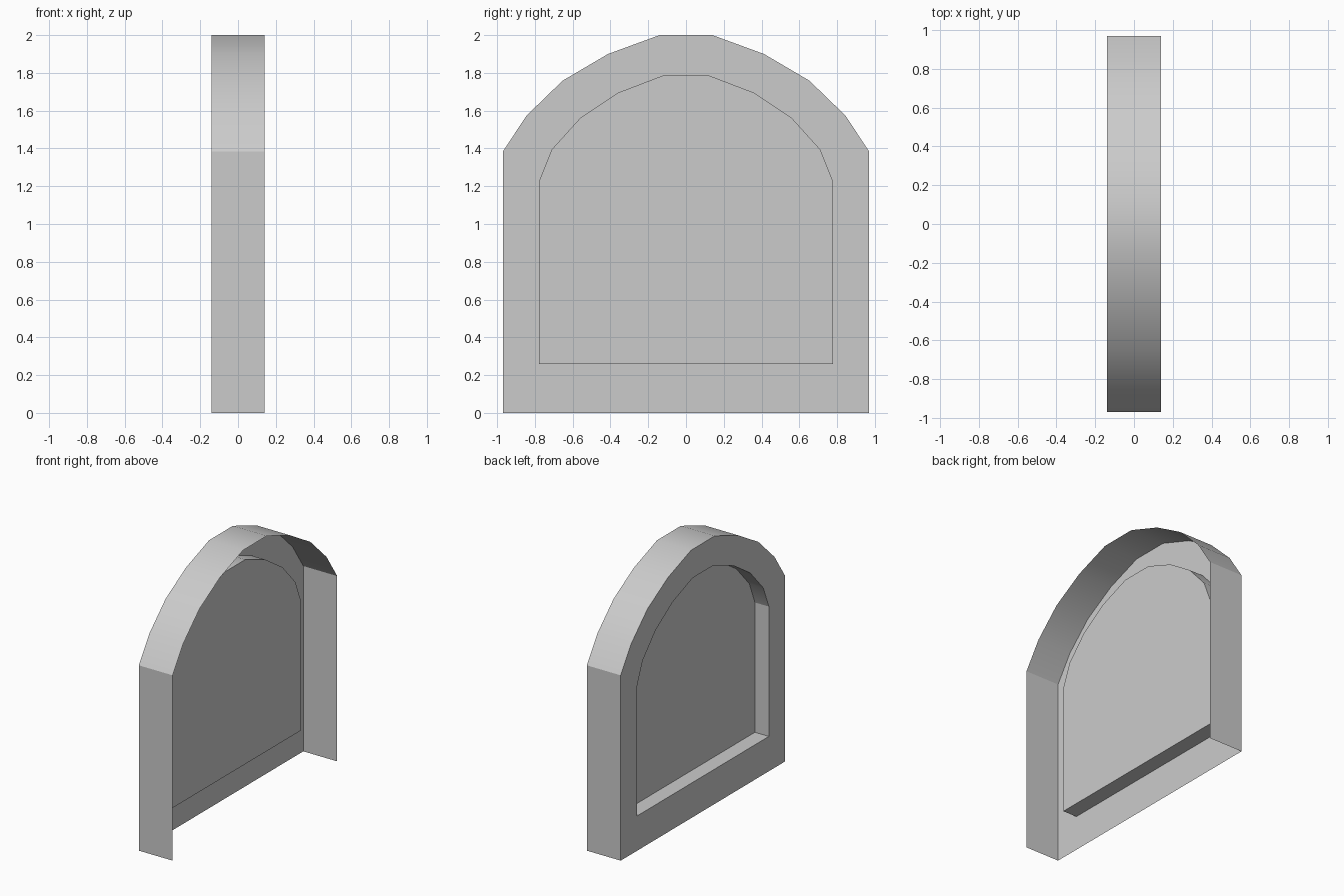
import bpy, bmesh, math

if "Cube" in bpy.data.objects:
    bpy.data.objects.remove(bpy.data.objects["Cube"])

BACK, FRONT, PANEL = -0.14, 0.14, -0.025

# Right half of each arch profile (y, z), bottom to crown
OUTER = [(0.97, 0.0), (0.97, 1.383), (0.844, 1.574), (0.653, 1.759), (0.413, 1.90), (0.14, 2.0)]
INNER = [(0.777, 0.26), (0.777, 1.229), (0.711, 1.394), (0.558, 1.563), (0.357, 1.696), (0.122, 1.786)]


def ring(bm, half, x):
    """Full mirrored arch loop of vertices at depth x."""
    pts = half + [(-y, z) for y, z in reversed(half)]
    return [bm.verts.new((x, y, z)) for y, z in pts]


def bridge(bm, a, b, closed=True):
    """Quads between two matching loops, optionally open along the bottom."""
    n = len(a)
    for i in range(n if closed else n - 1):
        j = (i + 1) % n
        bm.faces.new((a[i], a[j], b[j], b[i]))


def finish(bm, name, angle):
    mesh = bpy.data.meshes.new(name)
    bm.to_mesh(mesh)
    bm.free()
    obj = bpy.data.objects.new(name, mesh)
    bpy.context.collection.objects.link(obj)
    bpy.ops.object.select_all(action='DESELECT')
    obj.select_set(True)
    bpy.context.view_layer.objects.active = obj
    bpy.ops.object.shade_smooth_by_angle(angle=math.radians(angle))


# Arched frame: flat face around the opening plus outer wall, open at front and bottom
bm = bmesh.new()
opening, rim, lip = ring(bm, INNER, BACK), ring(bm, OUTER, BACK), ring(bm, OUTER, FRONT)
bridge(bm, opening, rim)
bridge(bm, rim, lip, closed=False)
finish(bm, "arch_frame", 30)

# Recessed panel: reveal walls going inward and the flat panel closing them
bm = bmesh.new()
edge, deep = ring(bm, INNER, BACK), ring(bm, INNER, PANEL)
bridge(bm, deep, edge)
bm.faces.new(deep[::-1])
finish(bm, "recessed_panel", 21.4)
